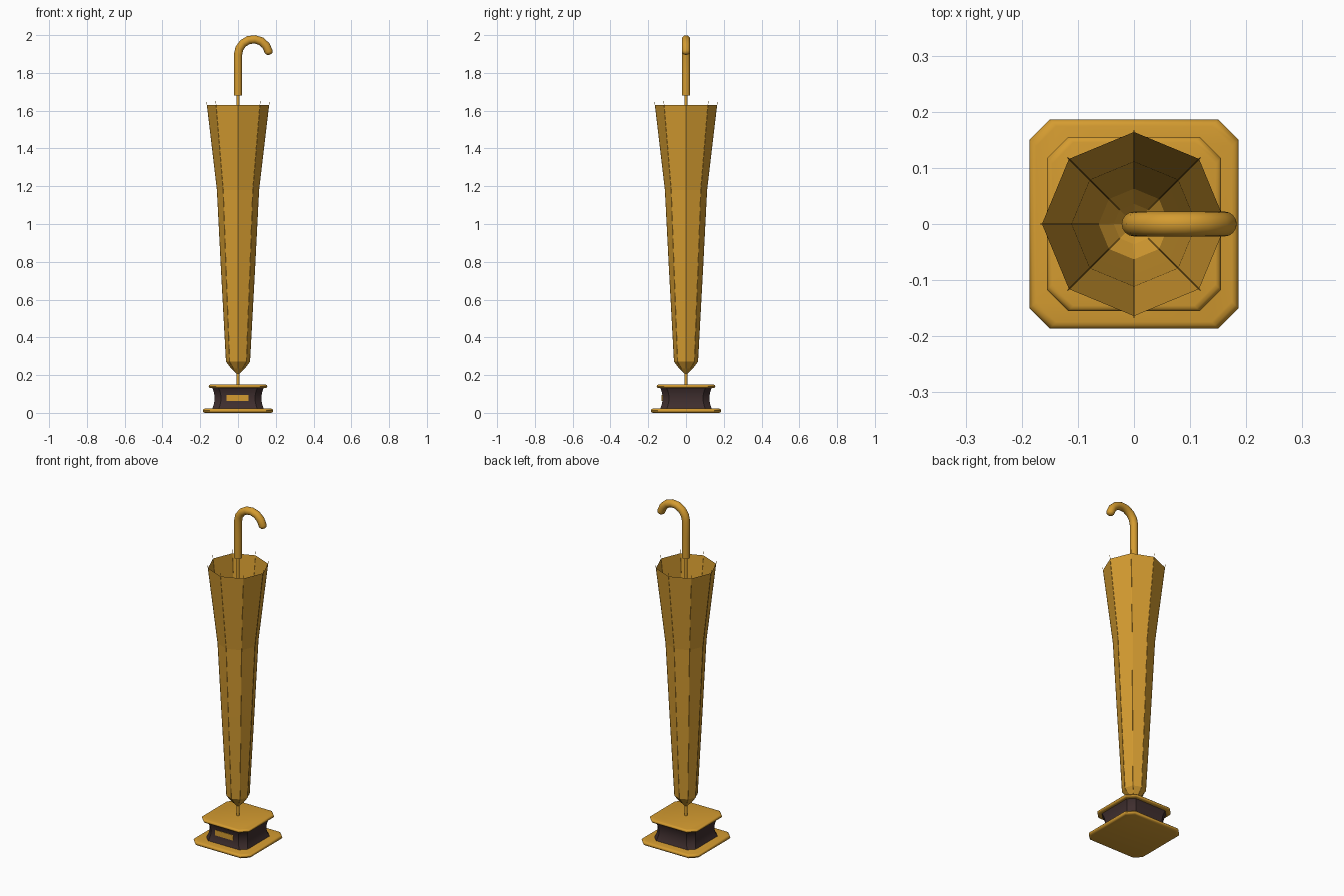
import bpy, bmesh, math
from mathutils import Vector

if "Cube" in bpy.data.objects:
    bpy.data.objects.remove(bpy.data.objects["Cube"])


def material(name, rgb):
    m = bpy.data.materials.new(name)
    m.diffuse_color = (*rgb, 1)
    m.use_nodes = True
    m.node_tree.nodes["Principled BSDF"].inputs["Base Color"].default_value = m.diffuse_color
    return m


GOLD = material("gold", (0.66, 0.33, 0.03))
DARK = material("dark wood", (0.05, 0.028, 0.028))


def loft(name, rings, mat, caps=(True, True), smooth=None):
    """Skin a list of equal-length point rings."""
    bm = bmesh.new()
    loops = [[bm.verts.new(p) for p in r] for r in rings]
    n = len(loops[0])
    for a, b in zip(loops, loops[1:]):
        for i in range(n):
            j = (i + 1) % n
            bm.faces.new((a[i], a[j], b[j], b[i]))
    if caps[0]:
        bm.faces.new(loops[0][::-1])
    if caps[1]:
        bm.faces.new(loops[-1])
    bmesh.ops.recalc_face_normals(bm, faces=bm.faces)
    me = bpy.data.meshes.new(name)
    bm.to_mesh(me)
    bm.free()
    me.materials.append(mat)
    ob = bpy.data.objects.new(name, me)
    bpy.context.collection.objects.link(ob)
    if smooth:
        bpy.ops.object.select_all(action='DESELECT')
        ob.select_set(True)
        bpy.context.view_layer.objects.active = ob
        bpy.ops.object.shade_smooth_by_angle(angle=math.radians(smooth))
    return ob


def cut_square(h, c, z):
    """Square outline of half-size h with corners cut by c."""
    k = h - c
    return [(h, -k, z), (h, k, z), (k, h, z), (-k, h, z),
            (-h, k, z), (-h, -k, z), (-k, -h, z), (k, -h, z)]


def circle(r, z, n):
    return [(r * math.cos(i * math.tau / n), r * math.sin(i * math.tau / n), z) for i in range(n)]


def tube(name, path, radii, n, mat, smooth=40):
    """Round tube following a path that lies in a vertical plane."""
    pts = [Vector(p) for p in path]
    d = max(pts, key=lambda p: p.xy.length)
    side = Vector((-d.y, d.x, 0))
    side = side.normalized() if side.length > 1e-6 else Vector((0, 1, 0))
    rings = []
    for i, (p, r) in enumerate(zip(pts, radii)):
        t = (pts[min(i + 1, len(pts) - 1)] - pts[max(i - 1, 0)]).normalized()
        u = side.cross(t)
        rings.append([p + r * (math.cos(a) * side + math.sin(a) * u)
                      for a in (k * math.tau / n for k in range(n))])
    return loft(name, rings, mat, smooth=smooth)


# Base plates with rounded rims
def plate(name, half, cut, z0, z1):
    mid, e = (z0 + z1) / 2, (z1 - z0) / 2
    rings = []
    for k in range(7):
        a = -math.pi / 2 + math.pi * k / 6
        rings.append(cut_square(half - e + e * math.cos(a), cut, mid + e * math.sin(a)))
    loft(name, rings, GOLD, smooth=35)


plate("base_bottom_plate", 0.186, 0.036, 0.0, 0.023)
plate("base_top_plate", 0.155, 0.038, 0.131, 0.150)

# Concave dark waist of the base
waist = []
for k in range(9):
    t = k / 8
    waist.append(cut_square(0.124 + 0.013 * (2 * t - 1) ** 2, 0.034, 0.02 + 0.114 * t))
loft("base_waist", waist, DARK, smooth=35)

# Blank plaque on the front
loft("plaque", [[(-0.06, y, 0.063), (0.056, y, 0.063), (0.056, y, 0.095), (-0.06, y, 0.095)]
                for y in (-0.121, -0.1285)], GOLD)

# Shaft
loft("shaft", [circle(0.008, z, 12) for z in (0.145, 1.70)], GOLD, smooth=40)

# Eight-sided half-closed canopy, open at the top
profile = [(0.009, 0.208), (0.036, 0.236), (0.063, 0.272), (0.090, 0.77),
           (0.111, 1.18), (0.138, 1.41), (0.164, 1.63)]
loft("canopy", [circle(r, z, 8) for r, z in profile], GOLD, caps=(False, False))

# Thin ribs along the canopy corners, ending in small tips
for i in range(8):
    c, s = math.cos(i * math.pi / 4), math.sin(i * math.pi / 4)
    path = [(r * c, r * s, z) for r, z in profile[1:] + [(0.167, 1.65)]]
    tube(f"rib_{i + 1}", path, [0.001] * len(path), 6, GOLD)

# Hooked handle with a rounded end
R, cx, cz, rad = 0.082, 0.082, 1.896, 0.022
path, radii = [(0, 0, 1.68), (0, 0, 1.80)], [rad, rad]
for k in range(8):
    a = math.pi - math.radians(168) * k / 7
    path.append((cx + R * math.cos(a), 0, cz + R * math.sin(a)))
    radii.append(rad)
end = Vector(path[-1])
d = Vector((math.sin(a), 0, -math.cos(a)))
for k in (1, 2, 3):
    b = k * math.radians(27)
    path.append(tuple(end + d * 0.018 * math.sin(b)))
    radii.append(rad * math.cos(b))
tube("handle", path, radii, 16, GOLD, smooth=50)
